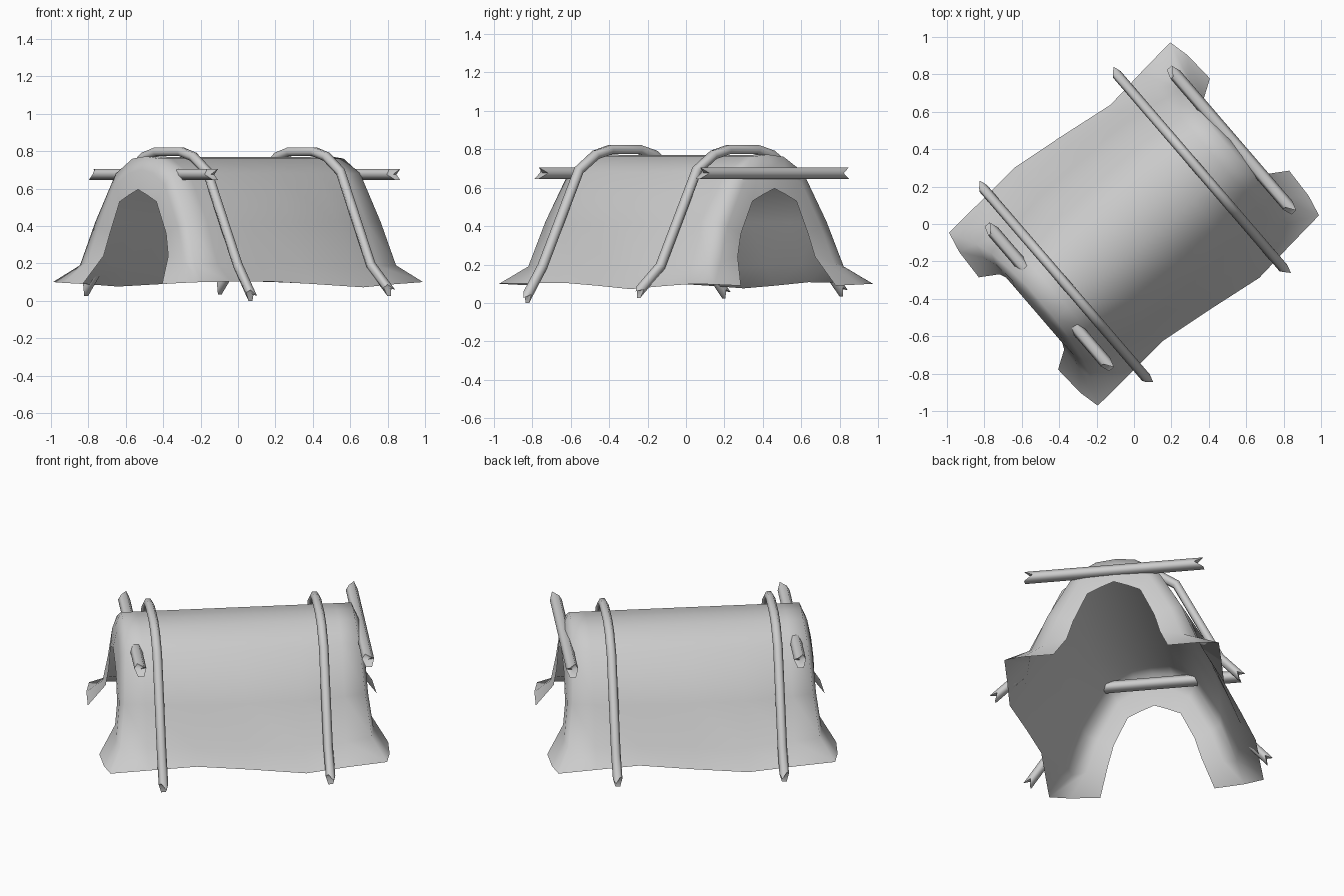
import bpy, bmesh, math
from mathutils import Vector, Matrix

cube = bpy.data.objects.get("Cube")
if cube:
    bpy.data.objects.remove(cube)

TURN = Matrix.Rotation(math.radians(40.7), 4, 'Z')   # tent axis to world

grey = bpy.data.materials.new("plain_grey")
grey.use_nodes = True
COLOUR = (0.6, 0.6, 0.6, 1)
grey.diffuse_color = COLOUR
grey.node_tree.nodes["Principled BSDF"].inputs["Base Color"].default_value = COLOUR


def finish(bm, name, angle):
    bmesh.ops.recalc_face_normals(bm, faces=bm.faces)
    bm.transform(TURN)
    mesh = bpy.data.meshes.new(name)
    bm.to_mesh(mesh)
    bm.free()
    mesh.materials.append(grey)
    obj = bpy.data.objects.new(name, mesh)
    bpy.context.collection.objects.link(obj)
    bpy.ops.object.select_all(action='DESELECT')
    obj.select_set(True)
    bpy.context.view_layer.objects.active = obj
    bpy.ops.object.shade_smooth_by_angle(angle=math.radians(angle))
    return obj


def bridge(bm, a, b, closed=False):
    n = len(a)
    for i in range(n if closed else n - 1):
        j = (i + 1) % n
        bm.faces.new((a[i], a[j], b[j], b[i]))


# Half outlines from hem to ridge: (distance along tent, half width, height)
OPENING = [(.815, .325, .09), (.72, .265, .24), (.705, .23, .36),
           (.705, .15, .53), (.705, .075, .565), (.705, 0, .595)]
END = [(.78, .61, .10), (.71, .47, .19), (.68, .38, .42),
       (.66, .235, .68), (.65, .11, .76), (.65, 0, .772)]
BODY = [(0, .61, .09), (0, .54, .19), (0, .44, .42),
        (0, .28, .68), (0, .11, .76), (0, 0, .768)]


def mix(a, b, t):
    return [tuple(p + (q - p) * t for p, q in zip(m, n)) for m, n in zip(a, b)]


def sheet_row(bm, half, end, u=None, wave=0):
    """One full row across the tent; wave spreads the hem on one side."""
    pts = []
    for side in (1, -1):
        row = []
        for k, (along, v, z) in enumerate(half):
            shift = -wave * side * (1 - .4 * k) if k < 2 else 0
            x = end * along if u is None else u
            row.append(Vector((x, side * (v + shift), z - .4 * shift)))
        pts.append(row)
    full = pts[0] + pts[1][-2::-1]
    return [bm.verts.new(p) for p in full]


# Draped sheet: door edge, rounded end wall, body, and the same at the far end
bm = bmesh.new()
wall = mix(OPENING, END, .6)
wall = [(a + .012, v, z) for a, v, z in wall]
near_end = mix(END, BODY, .35)
rows = [sheet_row(bm, h, -1) for h in (OPENING, wall, END)]
rows.append(sheet_row(bm, near_end, -1, -.56, -.015))
rows.append(sheet_row(bm, BODY, -1, -.29, -.035))
rows.append(sheet_row(bm, BODY, 1, 0))
rows.append(sheet_row(bm, BODY, 1, .32, .045))
rows.append(sheet_row(bm, near_end, 1, .56, .02))
rows += [sheet_row(bm, h, 1) for h in (END, wall, OPENING)]
for a, b in zip(rows, rows[1:]):
    bridge(bm, a, b)
finish(bm, "tent_sheet", 80)


def pole(name, path, radius, tip, sides=6):
    """Round pole along a path that lies across the tent, with split tips."""
    bm = bmesh.new()
    path = [Vector(p) for p in path]
    rings = []
    for i, p in enumerate(path):
        back = (p - path[max(i - 1, 0)]).normalized()
        ahead = (path[min(i + 1, len(path) - 1)] - p).normalized()
        d = (back + ahead).normalized()
        side = Vector((1, 0, 0))
        up = d.cross(side)
        last = i in (0, len(path) - 1)
        out = d if i else -d
        ring = []
        for s in range(sides):
            a = math.tau * s / sides
            q = p + radius * (math.cos(a) * side + math.sin(a) * up)
            if last and s in (1, 4, 5):
                q += out * tip
            ring.append(bm.verts.new(q))
        if last:
            hub = bm.verts.new(p + out * tip * .2)
            for s in range(sides):
                bm.faces.new((ring[s], ring[(s + 1) % sides], hub))
        rings.append(ring)
    for a, b in zip(rings, rings[1:]):
        bridge(bm, a, b, True)
    return finish(bm, name, 62)


# Bent ribs over the sheet
ARCH = [(.565, .19), (.315, .69), (.2, .77), (.1, .797)]
for name, u, left_foot, right_foot in (
        ("front_rib", -.487, (.67, .07), (.665, .045)),
        ("back_rib", .452, (.665, .08), (.70, .07))):
    half = [(u, v, z) for v, z in ARCH]
    path = [(u, *left_foot)] + half
    path += [(u, -v, z) for _, v, z in reversed(half)]
    path.append((u, -right_foot[0], right_foot[1]))
    pole(name, path, .027, .04)

# Straight cross bars through both ends
for name, u in (("front_cross_bar", -.597), ("back_cross_bar", .688)):
    pole(name, [(u, .46, .675), (u, -.46, .675)], .034, .05)
